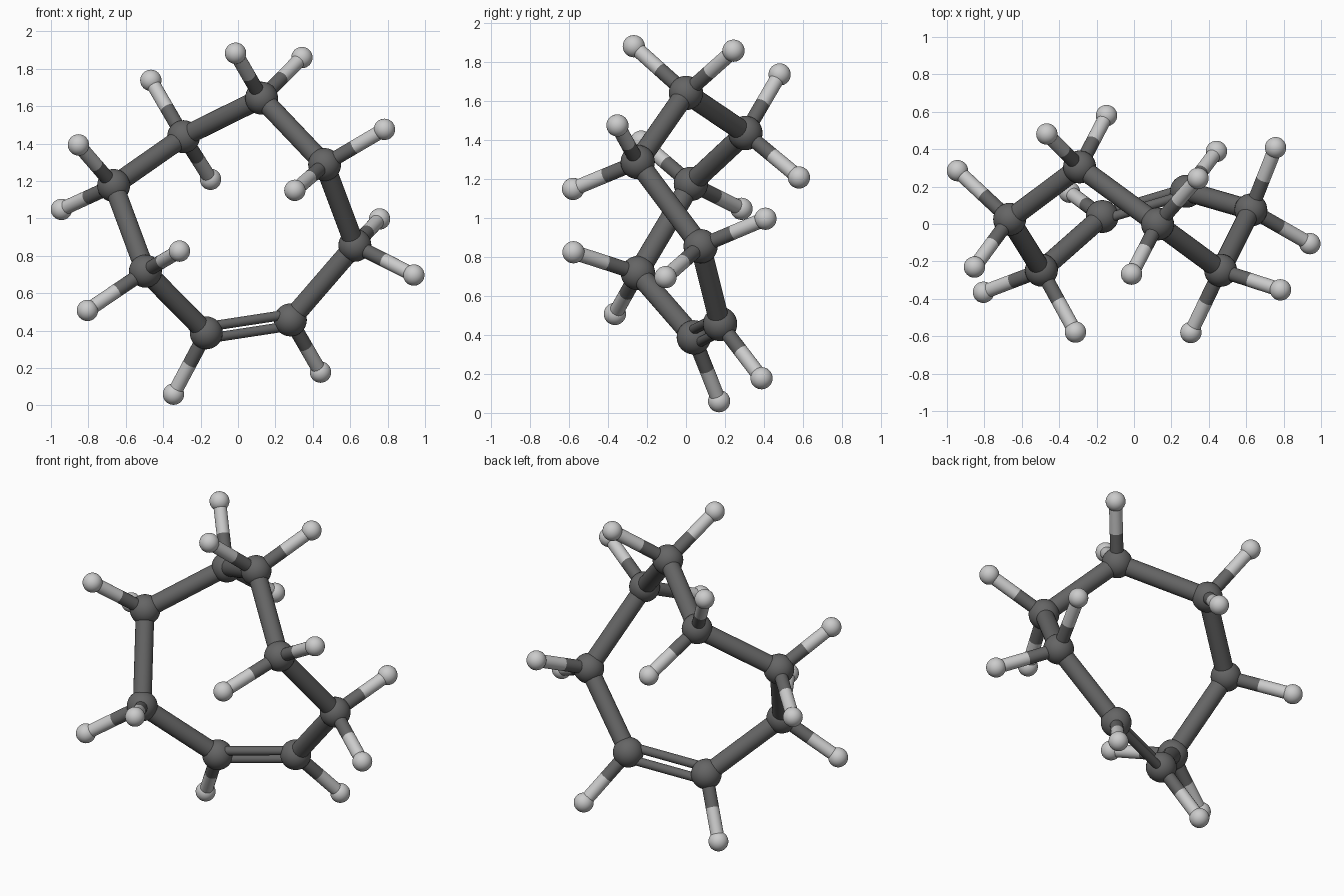
import bpy
from mathutils import Vector

if "Cube" in bpy.data.objects:
    bpy.data.objects.remove(bpy.data.objects["Cube"])

R_C, R_H = 0.088, 0.057            # atom radii
R_CC, R_CH, R_DB = 0.053, 0.038, 0.026   # bond radii
DB_OFFSET = 0.036                  # half spacing of the double bond


def material(name, v):
    m = bpy.data.materials.new(name)
    m.diffuse_color = (v, v, v, 1)
    m.use_nodes = True
    m.node_tree.nodes["Principled BSDF"].inputs["Base Color"].default_value = m.diffuse_color
    return m


DARK = material("dark_grey", 0.13)
LIGHT = material("light_grey", 0.55)


def finish(name, mat):
    ob = bpy.context.object
    ob.name = name
    ob.data.materials.append(mat)
    bpy.ops.object.shade_smooth_by_angle()
    return ob


def ball(name, p, r, mat):
    bpy.ops.mesh.primitive_uv_sphere_add(segments=32, ring_count=16, radius=r, location=p)
    return finish(name, mat)


def rod(name, a, b, r, mat):
    d = b - a
    bpy.ops.mesh.primitive_cylinder_add(vertices=24, radius=r, depth=d.length,
                                        location=(a + b) / 2)
    bpy.context.object.rotation_euler = d.to_track_quat('Z', 'Y').to_euler()
    return finish(name, mat)


# Ring: each large atom with the small atoms attached to it
ring = [
    ((-0.17, 0.04, 0.388), [(-0.345, 0.17, 0.06)]),
    ((0.28, 0.175, 0.457), [(0.441, 0.388, 0.178)]),
    ((0.625, 0.075, 0.856), [(0.94, -0.105, 0.697), (0.757, 0.408, 0.997)]),
    ((0.463, -0.248, 1.288), [(0.783, -0.352, 1.476), (0.304, -0.58, 1.15)]),
    ((0.126, 0.0, 1.643), [(0.342, 0.244, 1.86), (-0.013, -0.268, 1.883)]),
    ((-0.291, 0.305, 1.437), [(-0.466, 0.481, 1.738), (-0.147, 0.58, 1.209)]),
    ((-0.665, 0.025, 1.176), [(-0.853, -0.23, 1.393), (-0.944, 0.285, 1.048)]),
    ((-0.495, -0.247, 0.718), [(-0.313, -0.578, 0.825), (-0.805, -0.365, 0.508)]),
]
pts = [Vector(p) for p, _ in ring]

for i, (p, small) in enumerate(zip(pts, [s for _, s in ring])):
    ball(f"carbon_{i + 1}", p, R_C, DARK)
    # Two-tone rods out to the small atoms
    for j, s in enumerate(small):
        q = Vector(s)
        mid = (p + q) / 2
        tag = f"{i + 1}_{j + 1}"
        ball(f"hydrogen_{tag}", q, R_H, LIGHT)
        rod(f"bond_inner_{tag}", p, mid, R_CH, DARK)
        rod(f"bond_outer_{tag}", mid, q, R_CH, LIGHT)
    # Single ring bonds
    if i > 0:
        rod(f"ring_bond_{i + 1}", p, pts[(i + 1) % 8], R_CC, DARK)

# Double bond: two thin rods lying in the plane of the neighbouring atoms
a, b = pts[0], pts[1]
axis = (b - a).normalized()
side = (pts[7] + pts[2]) / 2 - (a + b) / 2
side = (side - axis * side.dot(axis)).normalized() * DB_OFFSET
for name, s in (("upper", 1), ("lower", -1)):
    rod(f"double_bond_{name}", a + side * s, b + side * s, R_DB, DARK)
